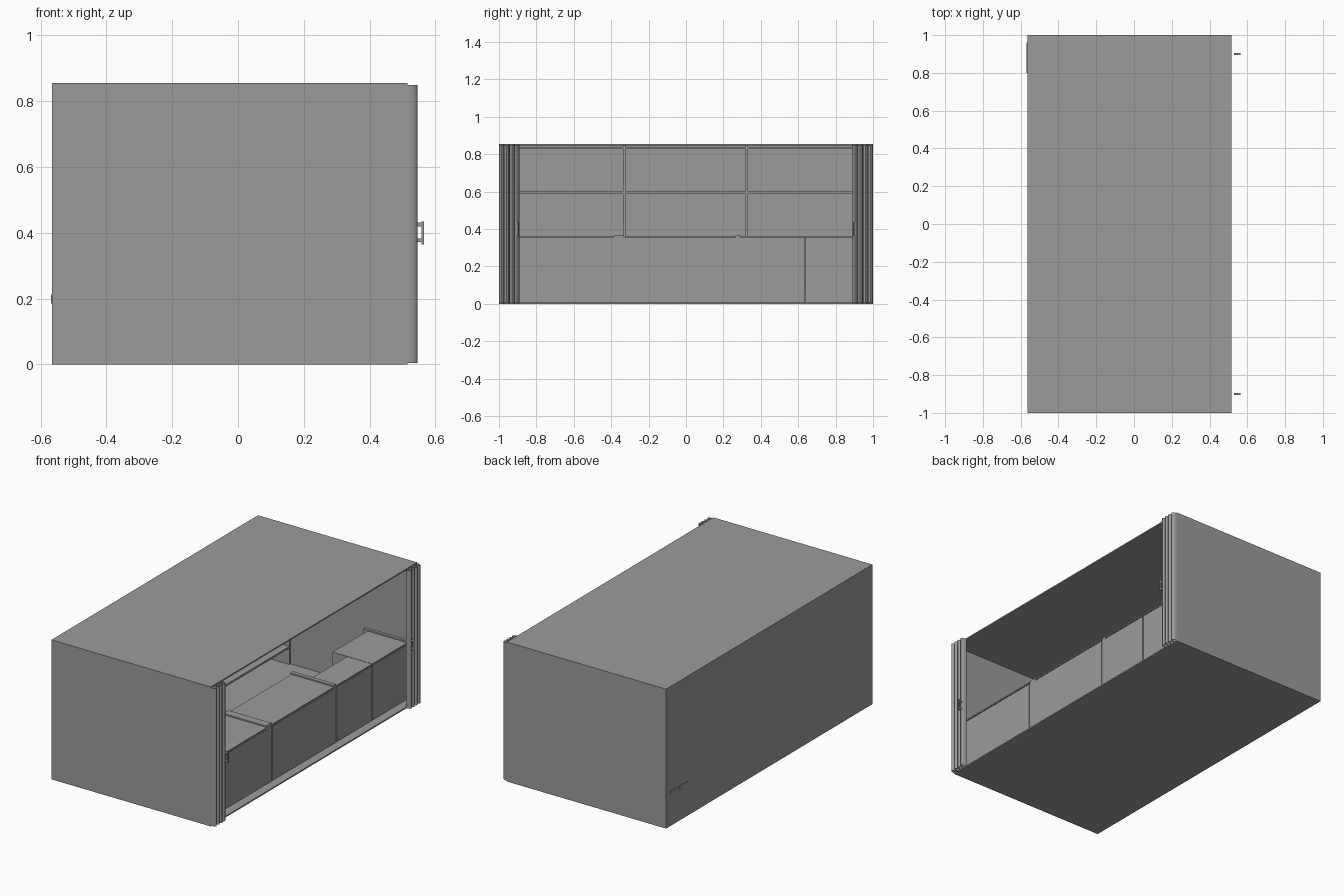
import bpy
from math import sin, cos, pi

cube = bpy.data.objects.get("Cube")
if cube:
    bpy.data.objects.remove(cube, do_unlink=True)

grey = bpy.data.materials.new("plain_grey")
grey.use_nodes = True
colour = (0.33, 0.33, 0.33, 1)
grey.diffuse_color = colour
grey.node_tree.nodes["Principled BSDF"].inputs["Base Color"].default_value = colour


def mesh_object(name, verts, faces):
    mesh = bpy.data.meshes.new(name)
    mesh.from_pydata(verts, [], faces)
    mesh.materials.append(grey)
    obj = bpy.data.objects.new(name, mesh)
    bpy.context.collection.objects.link(obj)
    return obj


def box(name, xs, ys, zs):
    verts = [(x, y, z) for x in xs for y in ys for z in zs]
    faces = [(0, 1, 3, 2), (4, 6, 7, 5), (0, 4, 5, 1),
             (2, 3, 7, 6), (0, 2, 6, 4), (1, 5, 7, 3)]
    return mesh_object(name, verts, faces)


# Outer shell, open on the +x side
BACK, FRONT, TOP, T = -0.565, 0.515, 0.855, 0.008
INNER = (-1 + T, 1 - T)
box("floor", (BACK, FRONT), (-1, 1), (0, T))
box("roof", (BACK, FRONT), (-1, 1), (TOP - T, TOP))
box("back_wall", (BACK, BACK + T), INNER, (T, TOP - T))
box("right_end_wall", (BACK, FRONT), (-1, INNER[0]), (T, TOP - T))
box("left_end_wall", (BACK, FRONT), (INNER[1], 1), (T, TOP - T))

# Shelving against the back wall
SHELF_X = (BACK + T, -0.337)
for i in range(4):
    z = 0.12 + 0.24 * i
    box(f"shelf_{i + 1}", SHELF_X, INNER, (z - 0.012, z))
for i, y in enumerate((-0.986, -0.33, 0.325, 0.986)):
    box(f"shelf_divider_{i + 1}", SHELF_X, (y - 0.006, y + 0.006), (T, TOP - T))

# Low cabinets along the opening: y start, y end, depth
cabinets = [(INNER[0], -0.385, 0.29), (-0.335, 0.265, 0.29),
            (0.29, 0.635, 0.17), (0.638, 0.975, 0.27)]
FACE = 0.465
for i, (y0, y1, depth) in enumerate(cabinets):
    box(f"cabinet_{i + 1}", (FACE - depth, FACE - 0.006), (y0, y1), (T, 0.35))
    box(f"cabinet_front_{i + 1}", (FACE - 0.006, FACE), (y0 + 0.003, y1 - 0.003), (0.012, 0.345))
    box(f"cabinet_top_{i + 1}", (FACE - depth, FACE), (y0, y1), (0.35, 0.358))

# Upright panels between the cabinets
for i, (y0, y1) in enumerate(((-0.385, -0.335), (0.265, 0.29), (0.975, INNER[1]))):
    box(f"cabinet_panel_{i + 1}", (FACE - 0.295, FACE - 0.004), (y0, y1), (T, 0.366))


# Gathered folding doors at both ends of the opening
def folding_door(name, side, folds=4, steps=8):
    profile = []
    width = 0.11 / folds
    for f in range(folds):
        for s in range(steps + (f == folds - 1)):
            a = pi * s / steps
            y = 1 - width * (f + 0.5 - 0.5 * cos(a))
            profile.append((FRONT + 0.03 * sin(a), side * y))
    verts = [(x, y, z) for x, y in profile for z in (0.004, TOP - 0.005)]
    faces = [(2 * i, 2 * i + 1, 2 * i + 3, 2 * i + 2) for i in range(len(profile) - 1)]
    if side < 0:
        faces = [f[::-1] for f in faces]
    door = mesh_object(name, verts, faces)
    bpy.ops.object.select_all(action="DESELECT")
    door.select_set(True)
    bpy.context.view_layer.objects.active = door
    bpy.ops.object.shade_smooth_by_angle(angle=pi / 4)


for word, side in (("right", -1), ("left", 1)):
    folding_door(f"{word}_folding_door", side)
    # Bracket-shaped door handle
    ys = (side * 0.9 - 0.004, side * 0.9 + 0.004)
    box(f"{word}_handle_grip", (0.557, 0.565), ys, (0.365, 0.435))
    for part, z in (("lower", 0.372), ("upper", 0.42)):
        box(f"{word}_handle_{part}_arm", (0.53, 0.557), ys, (z, z + 0.011))

# Small latch on the back wall
box("latch_bar", (BACK - 0.004, BACK), (0.8, 0.96), (0.207, 0.212))
box("latch_stem", (BACK - 0.004, BACK), (0.865, 0.871), (0.185, 0.207))
